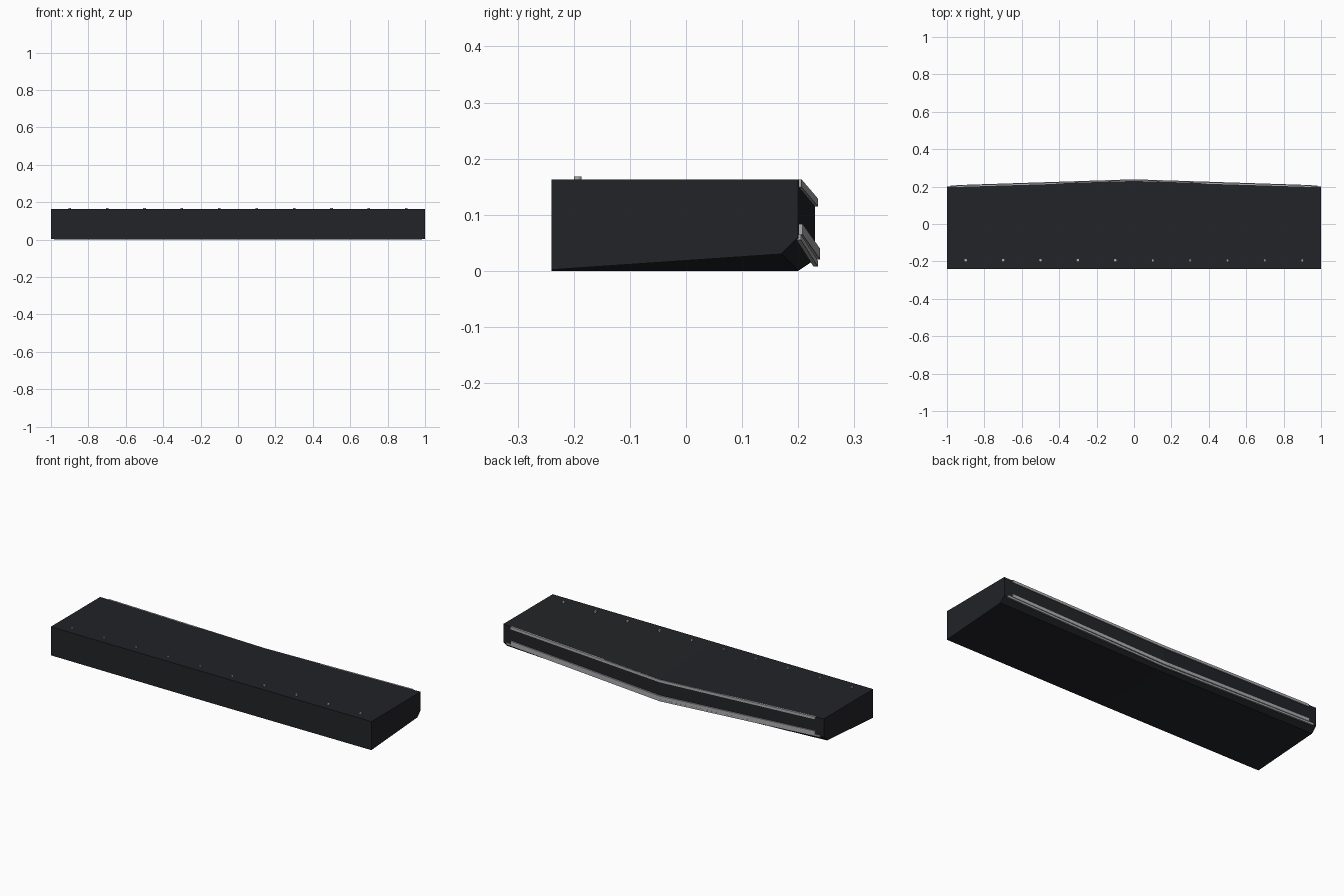
import bpy, bmesh

if "Cube" in bpy.data.objects:
    bpy.data.objects.remove(bpy.data.objects["Cube"])


def material(name, rgb):
    m = bpy.data.materials.new(name)
    m.diffuse_color = (*rgb, 1)
    m.use_nodes = True
    m.node_tree.nodes["Principled BSDF"].inputs["Base Color"].default_value = m.diffuse_color
    return m


DARK = material("dark_plastic", (0.016, 0.017, 0.02))
METAL = material("brushed_metal", (0.42, 0.42, 0.44))


def loft(name, end, mid, half, mat):
    """Loft an end (y, z) section to a centre section and back to the mirrored end."""
    bm = bmesh.new()
    rings = [[bm.verts.new((x, y, z)) for y, z in sec]
             for x, sec in ((-half, end), (0, mid), (half, end))]
    n = len(end)
    for a, b in zip(rings, rings[1:]):
        for i in range(n):
            j = (i + 1) % n
            bm.faces.new((a[i], a[j], b[j], b[i]))
    bm.faces.new(rings[0])
    bm.faces.new(rings[-1])
    bmesh.ops.recalc_face_normals(bm, faces=bm.faces)
    me = bpy.data.meshes.new(name)
    bm.to_mesh(me)
    bm.free()
    me.materials.append(mat)
    ob = bpy.data.objects.new(name, me)
    bpy.context.collection.objects.link(ob)
    return ob


def rect(y, z, depth, height):
    dy, dz = depth / 2, height / 2
    return [(y - dy, z - dz), (y + dy, z - dz), (y + dy, z + dz), (y - dy, z + dz)]


# Main panel: back edge bows out and droops towards the centre
loft("panel_body",
     [(-0.24, 0.002), (0.17, 0.03), (0.2, 0.06), (0.2, 0.163), (-0.24, 0.163)],
     [(-0.24, 0.0), (0.2, 0.0), (0.23, 0.02), (0.23, 0.13), (-0.24, 0.163)],
     1.0, DARK)

# Trim strips along the back: name, end (y, z), centre (y, z), size, half length
for name, e, c, size, half in (
        ("upper_trim", (0.202, 0.156), (0.231, 0.122), (0.008, 0.014), 0.95),
        ("middle_trim", (0.203, 0.074), (0.234, 0.030), (0.010, 0.019), 0.95),
        ("lower_trim", (0.201, 0.060), (0.231, 0.013), (0.008, 0.010), 0.98)):
    loft(name, rect(*e, *size), rect(*c, *size), half, METAL)

# Row of bolts along the front of the top
for i in range(10):
    bpy.ops.mesh.primitive_cylinder_add(vertices=12, radius=0.007, depth=0.012,
                                        location=(-0.9 + 0.2 * i, -0.193, 0.162))
    bolt = bpy.context.object
    bolt.name = f"bolt_{i + 1}"
    bolt.data.materials.append(METAL)
